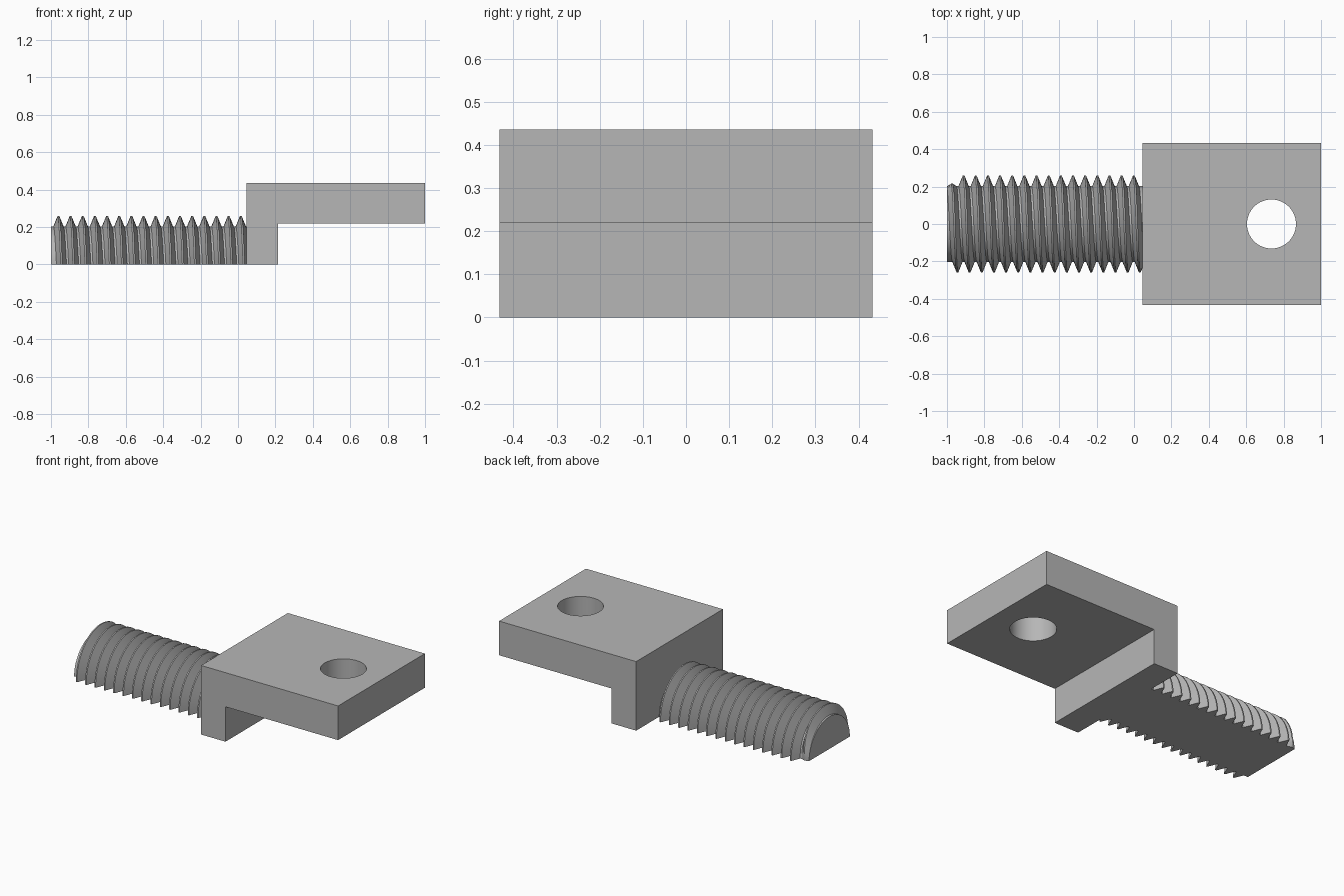
import bpy, bmesh, math

cube = bpy.data.objects.get("Cube")
if cube:
    bpy.data.objects.remove(cube, do_unlink=True)

steel = bpy.data.materials.new("grey_steel")
steel.use_nodes = True
GREY = (0.47, 0.47, 0.47, 1)
steel.diffuse_color = GREY
steel.node_tree.nodes["Principled BSDF"].inputs["Base Color"].default_value = GREY


def finish(bm, name, angle=30):
    """Turn a bmesh into a named object with sharp edges kept."""
    bmesh.ops.recalc_face_normals(bm, faces=bm.faces)
    mesh = bpy.data.meshes.new(name)
    bm.to_mesh(mesh)
    bm.free()
    obj = bpy.data.objects.new(name, mesh)
    bpy.context.collection.objects.link(obj)
    mesh.materials.append(steel)
    bpy.ops.object.select_all(action='DESELECT')
    obj.select_set(True)
    bpy.context.view_layer.objects.active = obj
    bpy.ops.object.shade_smooth_by_angle(angle=math.radians(angle))
    return obj


def loft(bm, sections):
    """Skin equal closed sections and cap both ends."""
    rings = [[bm.verts.new(p) for p in s] for s in sections]
    for a, b in zip(rings, rings[1:]):
        for i in range(len(a)):
            j = (i + 1) % len(a)
            bm.faces.new((a[i], a[j], b[j], b[i]))
    bm.faces.new(rings[0])
    bm.faces.new(rings[-1])


ROD_END, WALL = -1.0, 0.045
ROOT, CREST = 0.203, 0.26
PITCH, TURNS, SEGS = 0.065, 16, 24
angles = [math.pi * (i / SEGS - 0.5) for i in range(SEGS + 1)]  # zero is up

# L-shaped bracket: plate with a short leg
WIDTH = 0.432
profile = [(WALL, 0), (0.215, 0), (0.215, 0.22), (1, 0.22), (1, 0.435), (WALL, 0.435)]
bm = bmesh.new()
loft(bm, [[(x, y, z) for x, z in profile] for y in (-WIDTH, WIDTH)])
bracket = finish(bm, "bracket")

# Round bolt hole through the plate
bm = bmesh.new()
bmesh.ops.create_cone(bm, cap_ends=True, segments=64, radius1=0.131, radius2=0.131, depth=1)
bmesh.ops.translate(bm, verts=bm.verts, vec=(0.735, 0, 0.4))
cutter = finish(bm, "hole_cutter")
cutter.hide_render = True
bpy.context.view_layer.objects.active = bracket
cut = bracket.modifiers.new("bolt_hole", 'BOOLEAN')
cut.operation, cut.solver, cut.object = 'DIFFERENCE', 'EXACT', cutter
bpy.ops.object.modifier_apply(modifier=cut.name)
bpy.data.objects.remove(cutter, do_unlink=True)
bracket.select_set(True)
bpy.ops.object.shade_smooth_by_angle(angle=math.radians(30))

# Half-round rod core
bm = bmesh.new()
loft(bm, [[(x, ROOT * math.sin(a), ROOT * math.cos(a)) for a in angles]
          for x in (ROD_END, WALL)])
finish(bm, "rod_core")

# Helical thread, one ridge per turn, the first ridge rising from the rod
bm = bmesh.new()
for turn in range(TURNS):
    sections = []
    for a in angles:
        rise = min(1, 0.12 + (math.pi / 2 - a) / 1.1) if turn == 0 else 1
        top = ROOT + (CREST - ROOT) * rise
        mid = -0.96 + PITCH * (turn - a / math.tau)
        ridge = [(-0.027, ROOT), (-0.004, top), (0.004, top), (0.027, ROOT)]
        sections.append([(min(max(mid + dx, ROD_END), WALL + 0.02),
                          r * math.sin(a), r * math.cos(a)) for dx, r in ridge])
    loft(bm, sections)
finish(bm, "thread")
